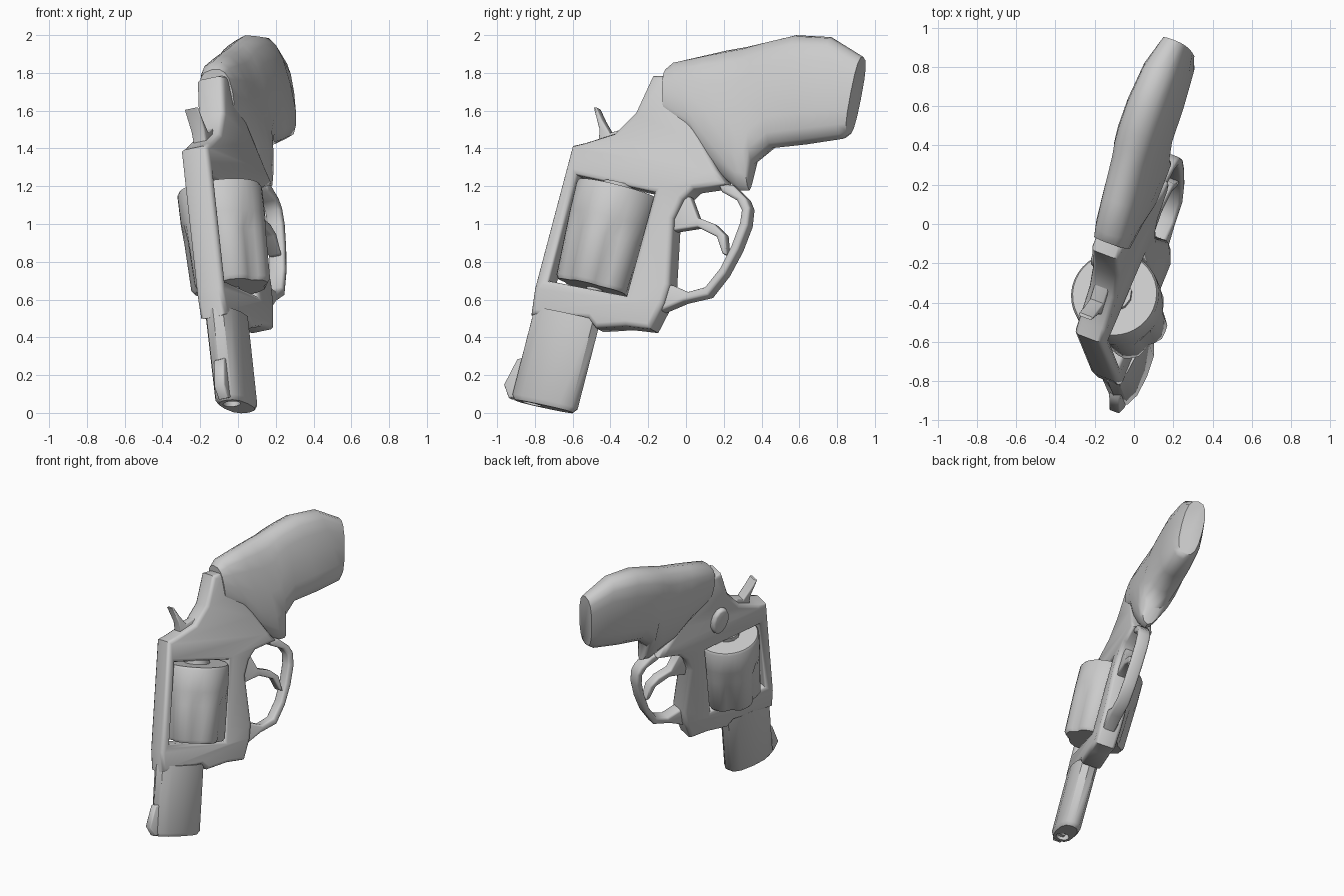
import bpy, bmesh, math
from mathutils import Vector

if "Cube" in bpy.data.objects:
    bpy.data.objects.remove(bpy.data.objects["Cube"])

# Tilted frame: profiles are drawn in (y, z) on the mid plane, thickness runs along N
N = Vector((1, -0.382, 0.21)).normalized()
D = Vector((-0.108, 0.25, 0.97)).normalized()      # barrel axis
U = N.cross(D).normalized()                        # towards the sights


def P(y, z, t=0.0):
    return Vector((0.295 + 0.382 * y - 0.21 * z, y, z)) + N * t


metal = bpy.data.materials.new("grey_metal")
metal.diffuse_color = (0.6, 0.6, 0.6, 1)
metal.use_nodes = True
metal.node_tree.nodes["Principled BSDF"].inputs["Base Color"].default_value = metal.diffuse_color


def finish(name, bm, angle=40):
    bmesh.ops.remove_doubles(bm, verts=bm.verts, dist=0.0004)
    bmesh.ops.recalc_face_normals(bm, faces=bm.faces)
    me = bpy.data.meshes.new(name)
    bm.to_mesh(me)
    bm.free()
    me.materials.append(metal)
    ob = bpy.data.objects.new(name, me)
    bpy.context.collection.objects.link(ob)
    bpy.ops.object.select_all(action='DESELECT')
    ob.select_set(True)
    bpy.context.view_layer.objects.active = ob
    bpy.ops.object.shade_smooth_by_angle(angle=math.radians(angle))
    return ob


def plate(name, loops, half, bevel=0.02, t=0.0):
    """Bevelled slab from an outline and optional holes."""
    cu = bpy.data.curves.new(name + "_profile", 'CURVE')
    cu.dimensions = '2D'
    cu.fill_mode = 'BOTH'
    cu.extrude = half - bevel
    cu.bevel_depth = bevel
    cu.bevel_resolution = 1
    cu.offset = -bevel
    for pts in loops:
        sp = cu.splines.new('POLY')
        sp.points.add(len(pts) - 1)
        for p, (y, z) in zip(sp.points, pts):
            p.co = (y, z, 0, 1)
        sp.use_cyclic_u = True
    tmp = bpy.data.objects.new(name + "_tmp", cu)
    bpy.context.collection.objects.link(tmp)
    me = bpy.data.meshes.new_from_object(tmp)
    bpy.data.objects.remove(tmp)
    bm = bmesh.new()
    bm.from_mesh(me)
    bpy.data.meshes.remove(me)
    for v in bm.verts:
        v.co = P(v.co.x, v.co.y, v.co.z + t)
    return finish(name, bm, 50)


def loft(name, rings, angle=40):
    """Skin a list of rings and cap both ends."""
    bm = bmesh.new()
    rows = [[bm.verts.new(p) for p in r] for r in rings]
    n = len(rows[0])
    for a, b in zip(rows, rows[1:]):
        for i in range(n):
            j = (i + 1) % n
            bm.faces.new((a[i], a[j], b[j], b[i]))
    bm.faces.new(rows[0])
    bm.faces.new(rows[-1])
    return finish(name, bm, angle)


def spow(v, e):
    return math.copysign(abs(v) ** e, v)


def clamp(v):
    return min(1.0, max(0.0, v))


def oval(c, ru, rn, n=12, e=1.0):
    return [c + U * ru * spow(math.cos(2 * math.pi * i / n), e)
            + N * rn * spow(math.sin(2 * math.pi * i / n), e) for i in range(n)]


# Frame with the cylinder window
plate("frame", [
    [(-0.805, 0.51), (-0.785, 0.65), (-0.585, 1.405), (-0.52, 1.42), (-0.36, 1.47),
     (-0.25, 1.58), (-0.16, 1.775), (-0.09, 1.775), (0.0, 1.62), (0.1, 1.43), (0.18, 1.28),
     (0.23, 1.2), (0.06, 1.175), (0.0, 1.12), (-0.05, 1.02), (-0.07, 0.67),
     (-0.1, 0.57), (-0.17, 0.435), (-0.3, 0.45), (-0.46, 0.44), (-0.5, 0.49)],
    [(-0.56, 1.25), (-0.15, 1.16), (-0.30, 0.61), (-0.71, 0.69)]], 0.077, 0.025, -0.014)

# Trigger guard and trigger
plate("trigger_guard", [
    [(0.18, 1.21), (0.26, 1.2), (0.33, 1.13), (0.35, 1.08), (0.34, 0.99), (0.29, 0.86),
     (0.22, 0.73), (0.13, 0.615), (0.0, 0.585), (-0.13, 0.53), (-0.13, 0.68), (-0.06, 0.67),
     (0.02, 0.635), (0.11, 0.66), (0.19, 0.76), (0.25, 0.88), (0.295, 1.0), (0.305, 1.07),
     (0.28, 1.12), (0.2, 1.165)]], 0.045, 0.014, -0.006)
plate("trigger", [
    [(-0.06, 1.14), (0.03, 1.14), (0.07, 1.03), (0.16, 0.995), (0.215, 0.94), (0.225, 0.83),
     (0.2, 0.84), (0.17, 0.93), (0.07, 0.98), (-0.06, 0.96)]], 0.035, 0.01, -0.006)

# Barrel with hollow muzzle
m, b = P(-0.755, 0.035, -0.006), P(-0.63, 0.52, -0.006)
bore = m + U * 0.07
loft("barrel", [oval(bore + D * 0.15, 0.05, 0.04), oval(bore, 0.06, 0.045),
                oval(m, 0.17, 0.068, e=0.8), oval(m + D * 0.025, 0.192, 0.083, e=0.8),
                oval(b, 0.192, 0.085, e=0.8)])
plate("front_sight", [[(-0.955, 0.145), (-0.93, 0.075), (-0.84, 0.08), (-0.8, 0.3),
                       (-0.885, 0.28)]], 0.03, 0.008)

# Fluted cylinder, with ratchet and ejector rod on its axis
c0, c1 = P(-0.485, 0.66, -0.008), P(-0.36, 1.185, -0.008)


def fluted(f, r, depth):
    n = 36
    out = []
    for i in range(n):
        a = 2 * math.pi * i / n
        k = r - depth * max(0.0, math.cos(6 * a))
        out.append(c0.lerp(c1, f) + U * k * math.cos(a) + N * k * math.sin(a))
    return out


loft("cylinder", [fluted(0, 0.2, 0.025), fluted(0.04, 0.215, 0.03), fluted(0.5, 0.222, 0.025),
                  fluted(0.68, 0.225, 0), fluted(0.97, 0.225, 0), fluted(1, 0.215, 0)])
loft("ejector_rod", [oval(c0 - D * 0.12, 0.045, 0.045), oval(c0 + D * 0.05, 0.045, 0.045)])
loft("ratchet", [oval(c1 - D * 0.05, 0.09, 0.09), oval(c1 + D * 0.03, 0.09, 0.09)])

# Hammer spur
plate("hammer", [[(-0.485, 1.615), (-0.47, 1.615), (-0.44, 1.55), (-0.4, 1.48), (-0.3, 1.51),
                  (-0.25, 1.40), (-0.46, 1.40), (-0.455, 1.5)]], 0.038, 0.008, -0.022)

# Cylinder release latch on the left side
plate("release_latch", [[(-0.2 + 0.06 * math.cos(a * math.pi / 6),
                          1.4 + 0.1 * math.sin(a * math.pi / 6)) for a in range(12)]],
      0.03, 0.015, -0.1)

# Grip: (top y, top z, bottom y, bottom z, half width)
stations = [(-0.1, 1.82, -0.1, 1.56, 0.09), (-0.06, 1.86, 0.07, 1.43, 0.105),
            (0.1, 1.90, 0.14, 1.29, 0.115), (0.2, 1.925, 0.28, 1.18, 0.12),
            (0.3, 1.945, 0.33, 1.18, 0.123), (0.36, 1.96, 0.345, 1.32, 0.125),
            (0.44, 1.98, 0.44, 1.41, 0.125), (0.565, 2.01, 0.62, 1.43, 0.123),
            (0.75, 2.0, 0.81, 1.46, 0.108), (0.92, 1.895, 0.84, 1.485, 0.078)]
rings = []
for ty, tz, by, bz, w in stations:
    ring = []
    for i in range(16):
        a = 2 * math.pi * i / 16
        s = 0.5 - 0.5 * spow(math.cos(a), 0.75)
        y, z = ty + (by - ty) * s, tz + (bz - tz) * s
        k = 0.5 + 0.5 * clamp((z - 1.2) / 0.25)            # slimmer finger rest
        lean = -0.015 - 0.04 * clamp((y + 0.1) / 0.5) * clamp((z - 1.2) / 0.3)
        ring.append(P(y, z, lean + w * k * spow(math.sin(a), 0.75)))
    rings.append(ring)
loft("grip", rings, 45)
